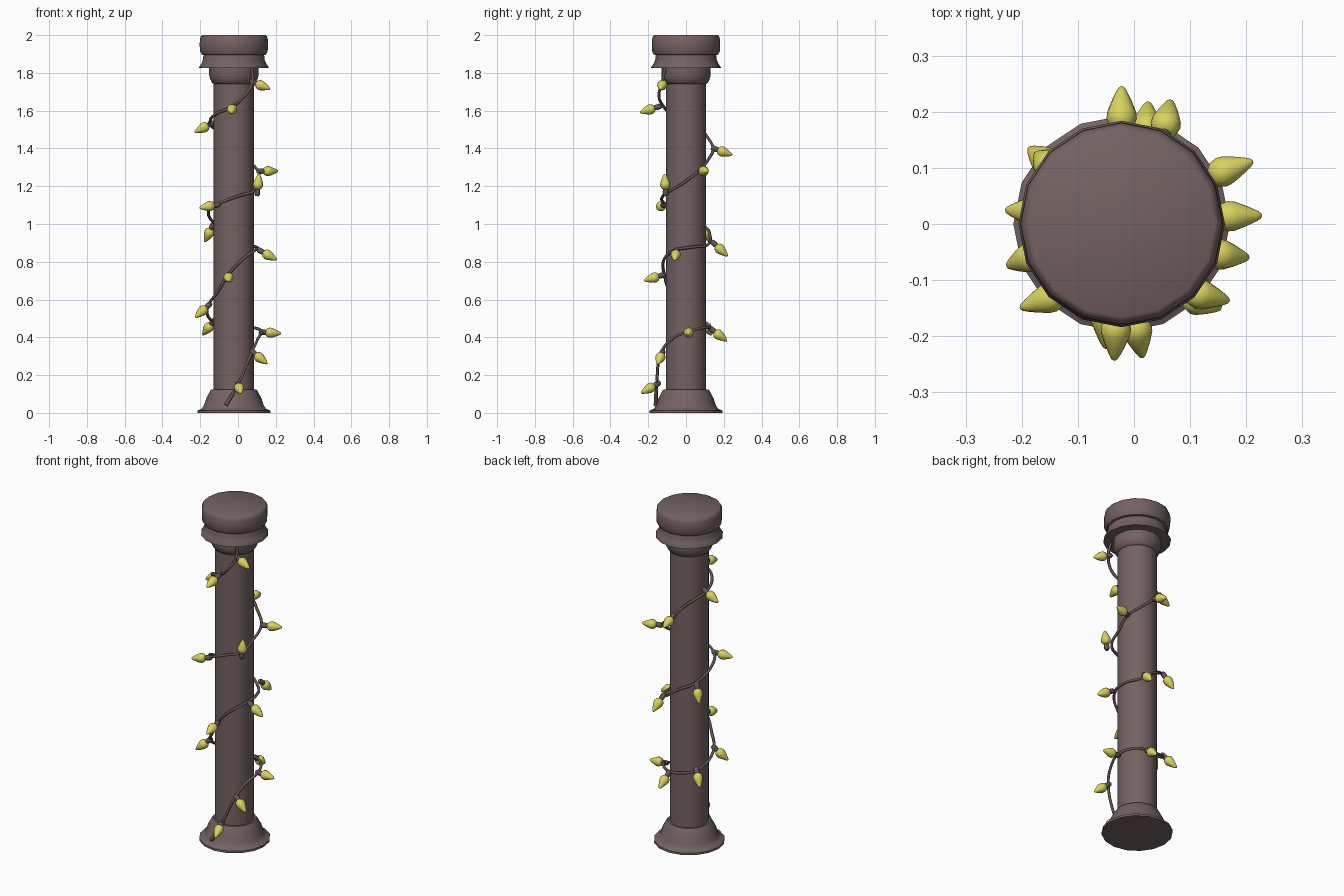
import bpy, bmesh, math
from mathutils import Vector

CX = -0.022  # column axis


def material(name, rgb):
    m = bpy.data.materials.new(name)
    m.diffuse_color = (*rgb, 1)
    return m


BROWN = material("mauve_brown", (0.175, 0.122, 0.122))
CORD = material("dark_cord", (0.13, 0.09, 0.09))
YELLOW = material("bulb_yellow", (0.69, 0.65, 0.11))


def activate(ob):
    bpy.ops.object.select_all(action='DESELECT')
    ob.select_set(True)
    bpy.context.view_layer.objects.active = ob


def lathe(name, profile, sides, mat, angle=40):
    """Turn (radius, height) pairs around z, closed at both ends."""
    bm = bmesh.new()
    rings = [[bm.verts.new((r * math.cos(2 * math.pi * i / sides),
                            r * math.sin(2 * math.pi * i / sides), z))
              for i in range(sides)] for r, z in profile]
    for a, b in zip(rings, rings[1:]):
        for i in range(sides):
            j = (i + 1) % sides
            bm.faces.new((a[i], a[j], b[j], b[i]))
    bm.faces.new(rings[0][::-1])
    bm.faces.new(rings[-1])
    me = bpy.data.meshes.new(name)
    bm.to_mesh(me)
    bm.free()
    me.materials.append(mat)
    ob = bpy.data.objects.new(name, me)
    bpy.context.collection.objects.link(ob)
    activate(ob)
    bpy.ops.object.shade_smooth_by_angle(angle=math.radians(angle))
    return ob


# Column: flared base, shaft, neck, flared collar and rounded cap
parts = {
    "base": [(0.193, 0), (0.193, 0.012), (0.17, 0.022), (0.158, 0.04),
             (0.147, 0.075), (0.124, 0.118), (0.118, 0.125)],
    "shaft": [(0.107, 0.1), (0.107, 1.76)],
    "neck": [(0.107, 1.742), (0.116, 1.748), (0.127, 1.772), (0.131, 1.79),
             (0.131, 1.83)],
    "collar": [(0.184, 1.825), (0.184, 1.83), (0.171, 1.85), (0.162, 1.872),
               (0.162, 1.888), (0.155, 1.9)],
    "cap": [(0.155, 1.893), (0.17, 1.897), (0.179, 1.915), (0.181, 1.945),
            (0.18, 1.978), (0.174, 1.995), (0.166, 2.0)],
}
for name, prof in parts.items():
    lathe(name, prof, 16, BROWN).location.x = CX

# Cord winding up the column: (angle in degrees, radius, height)
path = [(255, .165, .04), (278, .157, .15), (308, .16, .33), (335, .145, .40),
        (365, .148, .43), (400, .14, .45), (433, .135, .45), (470, .128, .46),
        (500, .14, .48), (552, .142, .56), (585, .122, .64), (615, .118, .73),
        (650, .125, .81), (692, .125, .86), (735, .126, .878),
        (778, .135, .89), (815, .125, .95), (860, .13, 1.0), (908, .135, 1.07),
        (957, .138, 1.11), (1004, .125, 1.15), (1042, .138, 1.175),
        (1075, .125, 1.22), (1108, .145, 1.28), (1140, .135, 1.34),
        (1170, .143, 1.40), (1195, .125, 1.46), (1222, .125, 1.50),
        (1258, .127, 1.535), (1295, .122, 1.58), (1345, .118, 1.62),
        (1372, .155, 1.68), (1388, .16, 1.75), (1390, .145, 1.83)]
cu = bpy.data.curves.new("light_cord", 'CURVE')
cu.dimensions = '3D'
cu.bevel_depth = 0.008
cu.bevel_resolution = 1
cu.resolution_u = 5
cu.use_fill_caps = True
sp = cu.splines.new('BEZIER')
sp.bezier_points.add(len(path) - 1)
for p, (a, r, z) in zip(sp.bezier_points, path):
    t = math.radians(a)
    p.co = (CX + r * math.cos(t), r * math.sin(t), z)
    p.handle_left_type = p.handle_right_type = 'AUTO'
sp.bezier_points[0].radius = 1.5
cu.materials.append(CORD)
cord = bpy.data.objects.new("light_cord", cu)
bpy.context.collection.objects.link(cord)
activate(cord)
bpy.ops.object.convert(target='MESH')

# Bulbs in sockets: (tip position, pointing direction)
bulbs = [((.015, -.238, .105), (.15, -.8, -.45)),
         ((.155, -.15, .26), (.75, -.25, -.6)),
         ((.228, .015, .42), (1, .02, -.08)),
         ((.025, .217, .38), (.05, .85, -.65)),
         ((-.187, .135, .412), (-.5, .4, -.65)),
         ((-.226, -.075, .505), (-.65, -.25, -.6)),
         ((-.05, -.222, .70), (0, -1, -.3)),
         ((.205, -.06, .81), (.9, -.1, -.5)),
         ((.065, .22, .83), (.15, .75, -.7)),
         ((-.175, .125, .905), (-.35, .3, -.75)),
         ((-.203, -.15, 1.085), (-.85, -.3, -.15)),
         ((.112, -.113, 1.265), (.1, -.05, 1)),
         ((.212, .112, 1.28), (1, .35, 0)),
         ((-.022, .245, 1.365), (0, 1, -.35)),
         ((-.229, .025, 1.485), (-.85, .05, -.45)),
         ((-.035, -.243, 1.59), (-.05, -.95, -.3)),
         ((.17, -.137, 1.715), (.9, -.2, -.35))]
bulb_profile = [(.012, .024), (.022, .032), (.027, .045), (.026, .057),
                (.019, .076), (.011, .094), (.006, .103), (.002, .106)]
socket_profile = [(.010, -.012), (.015, -.002), (.015, .014), (.012, .028)]
for i, (tip, d) in enumerate(bulbs, 1):
    d = Vector(d).normalized()
    for name, prof, mat in (("bulb", bulb_profile, YELLOW),
                            ("socket", socket_profile, CORD)):
        ob = lathe(f"{name}_{i}", prof, 12, mat, 60)
        ob.rotation_euler = d.to_track_quat('Z', 'Y').to_euler()
        ob.location = Vector(tip) - d * .106
